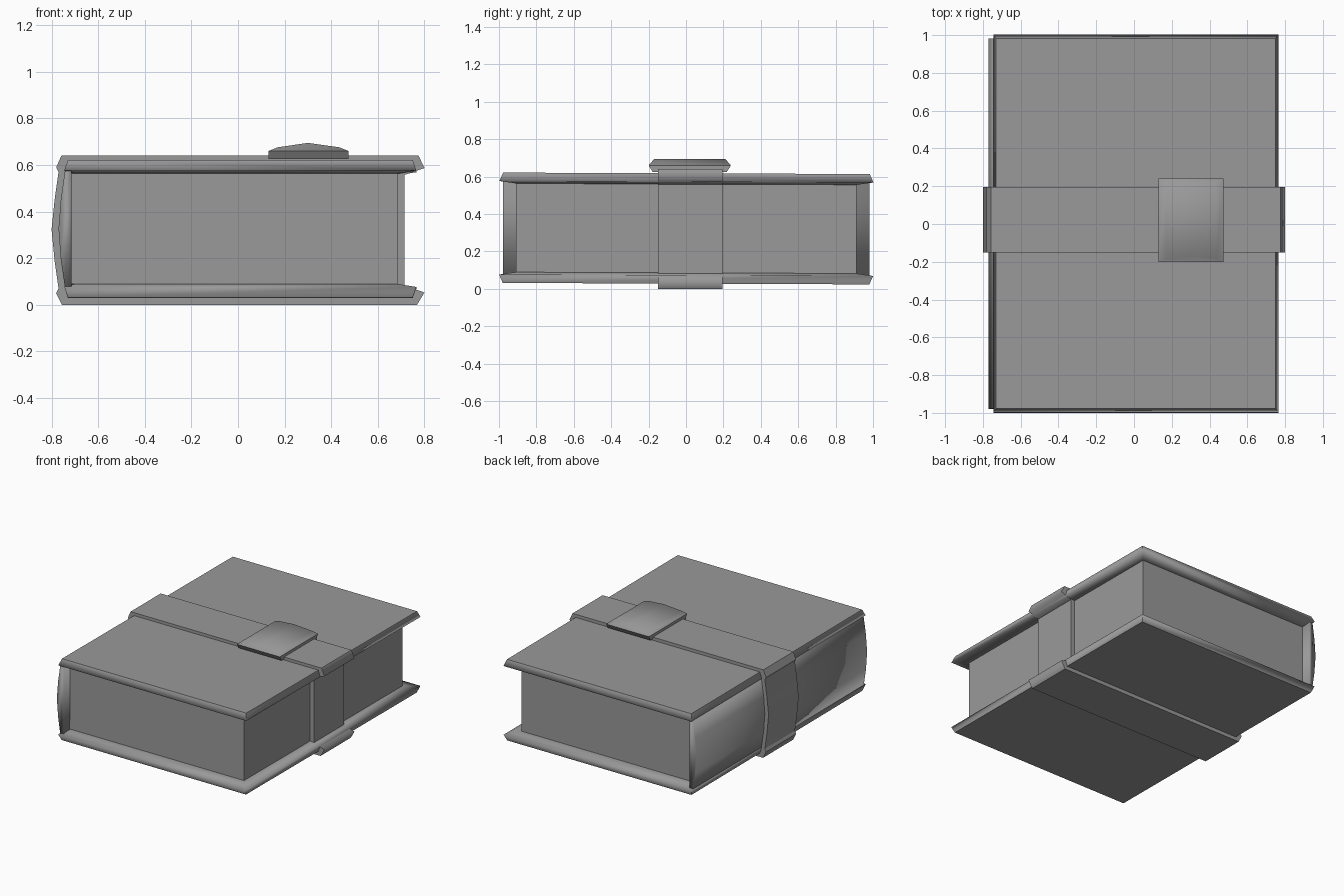
import bpy, bmesh

if "Cube" in bpy.data.objects:
    bpy.data.objects.remove(bpy.data.objects["Cube"])

# Dark grey shared by all parts
grey = bpy.data.materials.new("dark_grey")
grey.diffuse_color = (0.32, 0.32, 0.32, 1)
grey.use_nodes = True
grey.node_tree.nodes["Principled BSDF"].inputs["Base Color"].default_value = grey.diffuse_color


def finish(name, bm, angle=0.5):
    bmesh.ops.recalc_face_normals(bm, faces=bm.faces[:])
    me = bpy.data.meshes.new(name)
    bm.to_mesh(me)
    bm.free()
    me.materials.append(grey)
    ob = bpy.data.objects.new(name, me)
    bpy.context.collection.objects.link(ob)
    bpy.ops.object.select_all(action='DESELECT')
    ob.select_set(True)
    bpy.context.view_layer.objects.active = ob
    bpy.ops.object.shade_smooth_by_angle(angle=angle)
    return ob


def loft(name, rings, angle=0.5):
    """Join matching closed rings of points and cap both ends."""
    bm = bmesh.new()
    vs = [[bm.verts.new(p) for p in ring] for ring in rings]
    n = len(vs[0])
    for a, b in zip(vs, vs[1:]):
        for i in range(n):
            j = (i + 1) % n
            bm.faces.new((a[i], a[j], b[j], b[i]))
    bm.faces.new(vs[0])
    bm.faces.new(vs[-1])
    return finish(name, bm, angle)


def soften(ob, test):
    """Smooth across the edges whose two end points pass the test."""
    me = ob.data
    for e in me.edges:
        if test(*[me.vertices[i].co for i in e.vertices]):
            e.use_edge_sharp = False


def rect(x0, x1, y, z):
    return [(x0, -y, z), (x1, -y, z), (x1, y, z), (x0, y, z)]


def prism(name, profile, y0, y1, angle=0.5):
    return loft(name, [[(x, y, z) for x, z in profile] for y in (y0, y1)], angle)


MID = 0.323
TILT = -0.004

# Covers: bevelled slabs mirrored about the mid height, soft along the rim
for name, s in (("top_cover", 1), ("bottom_cover", -1)):
    cover = loft(name, [rect(-0.73, 0.75, 0.98, MID + s * 0.295),
                        rect(-0.745, 0.765, 1.0, MID + s * 0.25),
                        rect(-0.70, 0.685, 0.91, MID + s * 0.237)])
    soften(cover, lambda a, b: abs(a.y) > 0.99 and abs(b.y) > 0.99)
    cover.rotation_euler.x = TILT

# Page block
pages = loft("pages", [rect(-0.72, 0.685, 0.91, 0.085), rect(-0.72, 0.685, 0.91, 0.561)])
pages.rotation_euler.x = TILT

# Rounded spine, smooth all over
spine = prism("spine", [(-0.715, 0.07), (-0.742, 0.07), (-0.760, 0.19), (-0.77, MID),
                        (-0.760, 0.45), (-0.742, 0.575), (-0.715, 0.575)], -0.98, 0.98, 3.14)
spine.rotation_euler.x = TILT

# Strap wrapped around the whole book
strap = prism("strap", [(-0.755, 0), (0.768, 0), (0.80, 0.053), (0.715, 0.083),
                        (0.715, 0.558), (0.80, 0.587), (0.775, 0.64), (-0.758, 0.64),
                        (-0.78, 0.59), (-0.77, 0.57), (-0.787, 0.45), (-0.80, MID),
                        (-0.787, 0.19), (-0.77, 0.07), (-0.78, 0.05)], -0.15, 0.195)
soften(strap, lambda a, b: a.x > 0.79 and b.x > 0.79)

# Clasp: domed plate, ends pointed outward at the rim height
dome = [(0.13, 0.66), (0.17, 0.676), (0.30, 0.695), (0.435, 0.676), (0.475, 0.66)]
base = [(0.475, 0.625), (0.13, 0.625)]
bm = bmesh.new()
ends = []
for y, s in ((-0.2, 1), (0.24, -1)):
    top = [bm.verts.new((x, y + s * 0.03 * (z - 0.66) / 0.035, z)) for x, z in dome]
    low = [bm.verts.new((x, y + s * 0.022, z)) for x, z in base]
    bm.faces.new(top)
    bm.faces.new([top[0], top[-1]] + low)
    ends.append(top + low)
for i in range(7):
    j = (i + 1) % 7
    bm.faces.new((ends[0][i], ends[0][j], ends[1][j], ends[1][i]))
finish("clasp", bm, 0.95)
